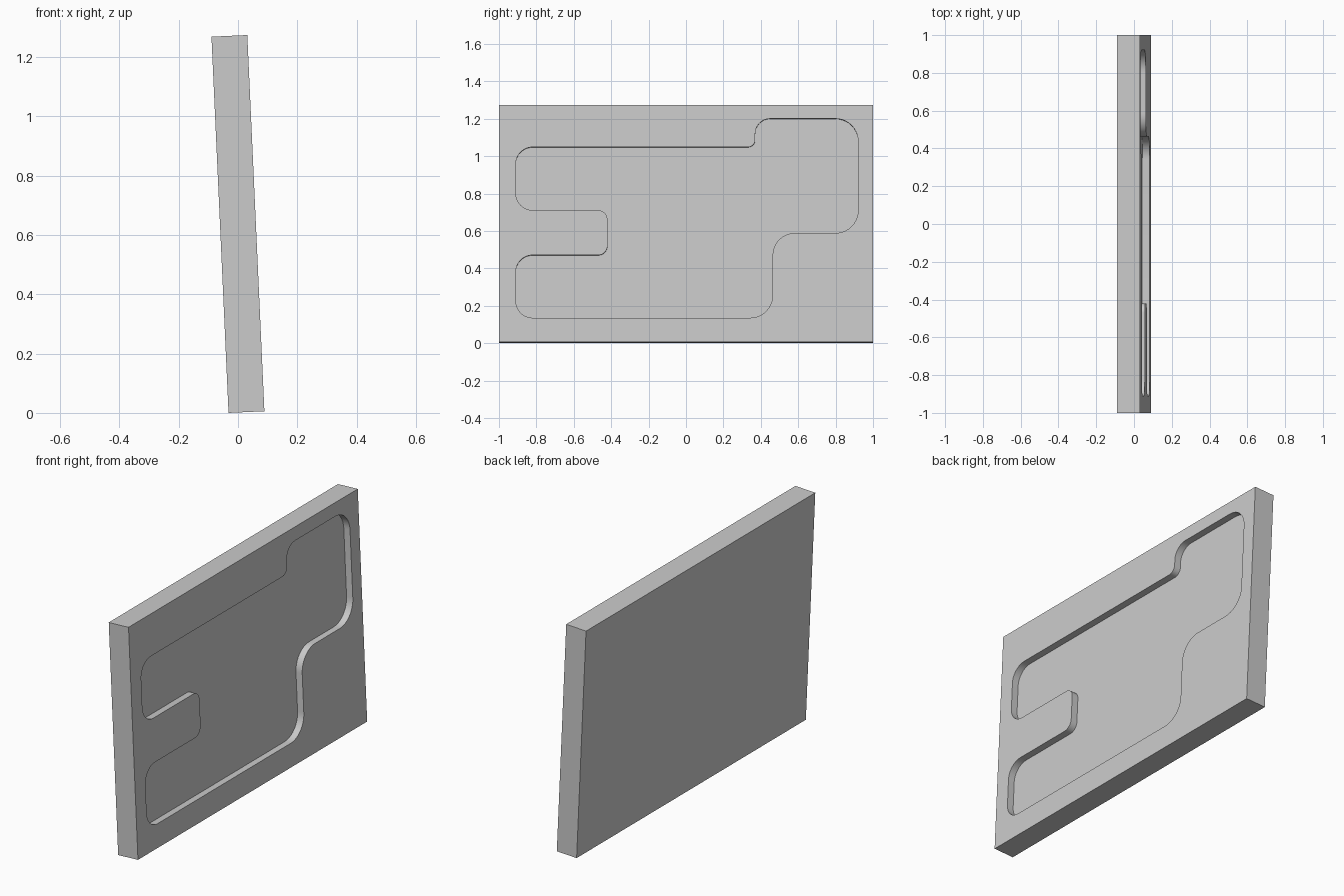
import bpy, bmesh, math
from mathutils import Matrix, Vector

cube = bpy.data.objects.get("Cube")
if cube:
    bpy.data.objects.remove(cube, do_unlink=True)

THICK, HEIGHT, DEPTH = 0.121, 1.27, 0.038
TILT = math.radians(-2.6)

grey = bpy.data.materials.new("light_grey")
grey.use_nodes = True
grey.diffuse_color = (0.6, 0.6, 0.6, 1)
grey.node_tree.nodes["Principled BSDF"].inputs["Base Color"].default_value = (0.6, 0.6, 0.6, 1)


def rounded(corners, steps=10):
    """Replace every (y, z, radius) right-angle corner by an arc."""
    pts = []
    for i, (y, z, r) in enumerate(corners):
        c = Vector((y, z))
        a = (Vector(corners[i - 1][:2]) - c).normalized() * r
        b = (Vector(corners[(i + 1) % len(corners)][:2]) - c).normalized() * r
        for k in range(steps + 1):
            t = math.pi / 2 * k / steps
            pts.append(c + a * (1 - math.sin(t)) + b * (1 - math.cos(t)))
    return pts


def prism(name, outline, x0, x1):
    """Extrude a (y, z) outline along x."""
    bm = bmesh.new()
    face = bm.faces.new([bm.verts.new((x0, y, z)) for y, z in outline])
    ext = bmesh.ops.extrude_face_region(bm, geom=[face])
    verts = [v for v in ext["geom"] if isinstance(v, bmesh.types.BMVert)]
    bmesh.ops.translate(bm, verts=verts, vec=(x1 - x0, 0, 0))
    bmesh.ops.recalc_face_normals(bm, faces=bm.faces)
    mesh = bpy.data.meshes.new(name)
    bm.to_mesh(mesh)
    bm.free()
    mesh.materials.append(grey)
    obj = bpy.data.objects.new(name, mesh)
    bpy.context.collection.objects.link(obj)
    return obj


# Slab
panel = prism("recessed_panel", [(-1, 0), (1, 0), (1, HEIGHT), (-1, HEIGHT)], -THICK, 0)

# Stepped pocket outline with a notch on the front side
pocket = [
    (-0.91, 0.13, 0.09), (0.463, 0.13, 0.12), (0.463, 0.584, 0.12),
    (0.92, 0.584, 0.12), (0.92, 1.196, 0.12), (0.37, 1.196, 0.08),
    (0.37, 1.044, 0.04), (-0.91, 1.044, 0.09), (-0.91, 0.706, 0.09),
    (-0.42, 0.706, 0.05), (-0.42, 0.466, 0.05), (-0.91, 0.466, 0.09),
]
cutter = prism("pocket_cutter", rounded(pocket), -DEPTH, 0.1)
cutter.hide_render = True

# Cut the pocket
cut = panel.modifiers.new("pocket", 'BOOLEAN')
cut.operation = 'DIFFERENCE'
cut.solver = 'EXACT'
cut.object = cutter
bpy.ops.object.select_all(action='DESELECT')
panel.select_set(True)
bpy.context.view_layer.objects.active = panel
bpy.ops.object.modifier_apply(modifier=cut.name)
bpy.data.objects.remove(cutter, do_unlink=True)
bpy.ops.object.shade_smooth_by_angle(angle=math.radians(30))

# Lean the panel back
panel.data.transform(Matrix.Translation((0.089, 0, 0)) @ Matrix.Rotation(TILT, 4, 'Y'))
low = min(v.co.z for v in panel.data.vertices)
panel.data.transform(Matrix.Translation((0, 0, -low)))
